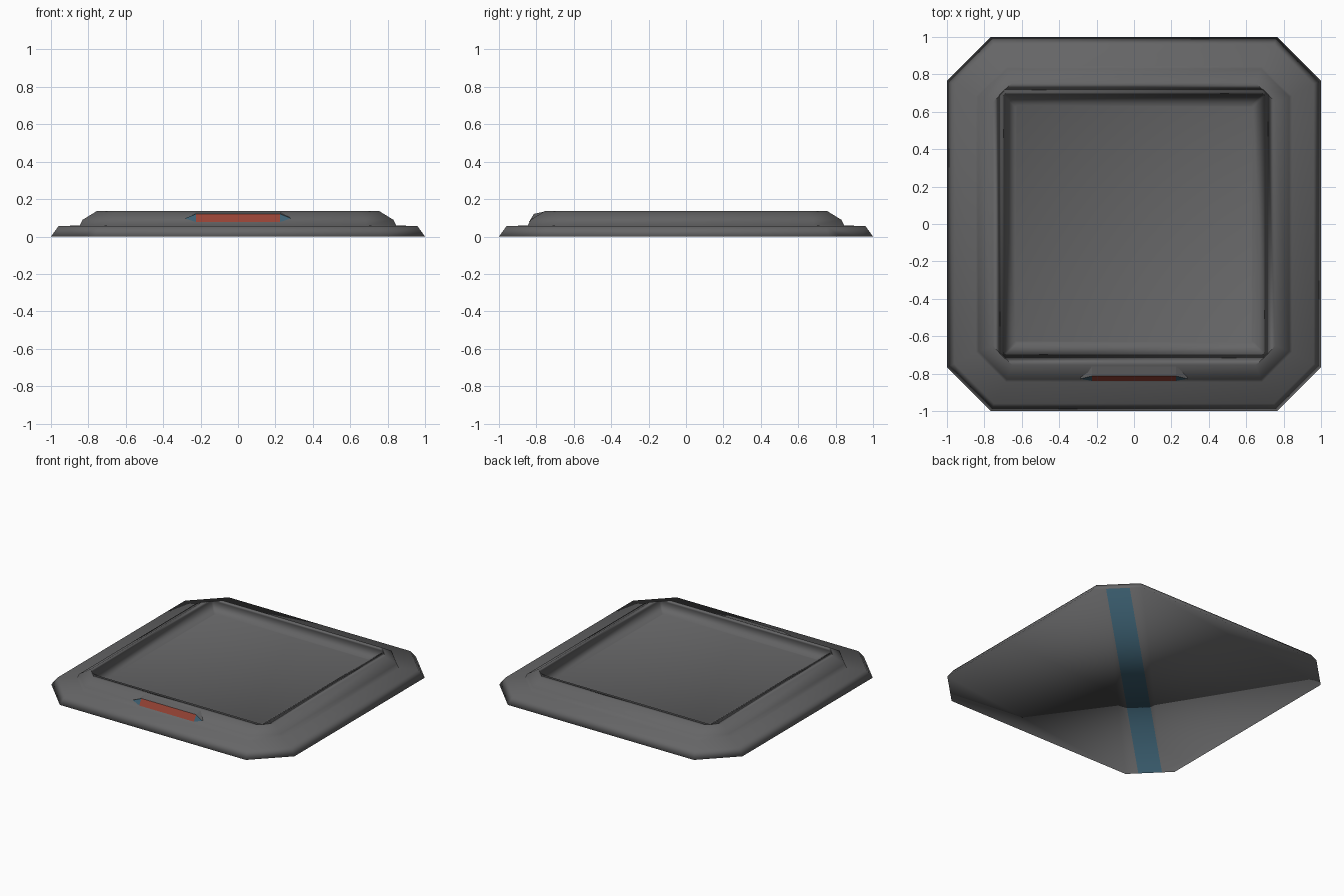
import bpy, bmesh
from mathutils import Vector

if "Cube" in bpy.data.objects:
    bpy.data.objects.remove(bpy.data.objects["Cube"])


def material(name, rgb):
    m = bpy.data.materials.new(name)
    m.diffuse_color = (*rgb, 1)
    m.use_nodes = True
    m.node_tree.nodes["Principled BSDF"].inputs["Base Color"].default_value = m.diffuse_color
    return m


GREY = material("dark_grey", (0.13, 0.13, 0.133))
RED = material("dull_red", (0.30, 0.055, 0.035))
BLUE = material("slate_blue", (0.045, 0.115, 0.165))


def finish(name, bm, mats, smooth):
    bmesh.ops.recalc_face_normals(bm, faces=bm.faces)
    for f in bm.faces:
        f.smooth = smooth
    me = bpy.data.meshes.new(name)
    bm.to_mesh(me)
    bm.free()
    for m in mats:
        me.materials.append(m)
    ob = bpy.data.objects.new(name, me)
    bpy.context.collection.objects.link(ob)
    return ob


# Plate body: stacked octagon rings (half width, corner start, height)
RINGS = [
    (1.00, 0.765, 0.0),     # bottom edge
    (0.96, 0.748, 0.055),   # sloped rim
    (0.845, 0.685, 0.06),   # flat ledge
    (0.83, 0.68, 0.09),     # raised panel side
    (0.755, 0.65, 0.136),   # panel bevel
    (0.71, 0.70, 0.136),    # recess lip
    (0.635, 0.625, 0.088),  # recess floor
]

bm = bmesh.new()
loops = []
for a, c, z in RINGS:
    pts = [(a, -c), (a, c), (c, a), (-c, a), (-a, c), (-a, -c), (-c, -a), (c, -a)]
    loops.append([bm.verts.new((x, y, z)) for x, y in pts])
for lo, hi in zip(loops, loops[1:]):
    for i in range(8):
        j = (i + 1) % 8
        bm.faces.new((lo[i], lo[j], hi[j], hi[i]))
bm.faces.new(loops[-1])
bm.faces.new(loops[0][::-1])

# Diagonal stripe cut into the underside
across = Vector((1, -1, 0)).normalized()
for side in (-1, 1):
    under = [f for f in bm.faces if all(v.co.z < 1e-5 for v in f.verts)]
    geom = set(under)
    for f in under:
        geom.update(f.edges)
        geom.update(f.verts)
    bmesh.ops.bisect_plane(bm, geom=list(geom), plane_co=across * side * 0.08,
                           plane_no=across)
for f in bm.faces:
    if all(v.co.z < 1e-5 for v in f.verts):
        if abs(f.calc_center_median().dot(across)) < 0.05:
            f.material_index = 1
finish("plate_body", bm, [GREY, BLUE], True)

# Front light bar: red lens with pointed blue ends on a grey housing
bm = bmesh.new()
outline = [(-0.285, 0.097), (-0.225, 0.078), (0.225, 0.078),
           (0.285, 0.097), (0.225, 0.121), (-0.225, 0.121)]
front = [bm.verts.new((x, -0.839 + (z - 0.078) * 0.6, z)) for x, z in outline]
back = [bm.verts.new((x, -0.758, z + (0.012 if z > 0.11 else 0))) for x, z in outline]
lens = bm.faces.new((front[1], front[2], front[4], front[5]))
tips = [bm.faces.new((front[0], front[1], front[5])),
        bm.faces.new((front[2], front[3], front[4]))]
for i in range(6):
    j = (i + 1) % 6
    bm.faces.new((front[i], back[i], back[j], front[j]))
bm.faces.new(back)
lens.material_index = 1
for f in tips:
    f.material_index = 2
finish("front_light_bar", bm, [GREY, RED, BLUE], False)
